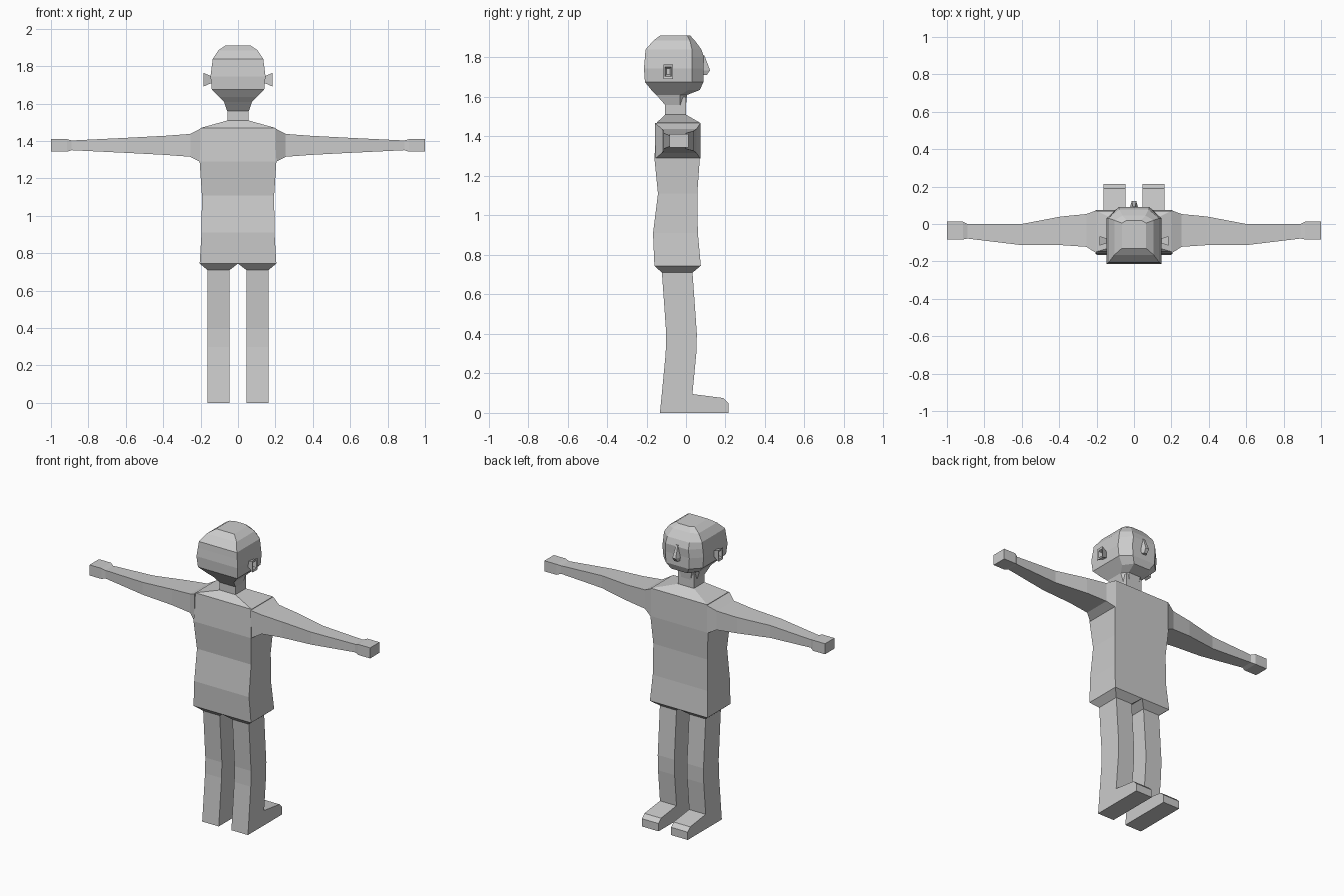
import bpy, bmesh

cube = bpy.data.objects.get("Cube")
if cube:
    bpy.data.objects.remove(cube, do_unlink=True)

# One plain colour for the whole figure
GREY = (0.6, 0.6, 0.6, 1)
grey = bpy.data.materials.new("plain_grey")
grey.use_nodes = True
grey.diffuse_color = GREY
grey.node_tree.nodes["Principled BSDF"].inputs["Base Color"].default_value = GREY


def loft(name, sections, mirror=False):
    """Skin matching cross-sections into a closed, flat-faced solid."""
    bm = bmesh.new()
    loops = [[bm.verts.new(point) for point in section] for section in sections]
    for lower, upper in zip(loops, loops[1:]):
        for i in range(len(lower)):
            bm.faces.new((lower[i - 1], lower[i], upper[i], upper[i - 1]))
    bm.faces.new(loops[0])
    bm.faces.new(loops[-1])
    bmesh.ops.recalc_face_normals(bm, faces=bm.faces)
    mesh = bpy.data.meshes.new(name)
    bm.to_mesh(mesh)
    bm.free()
    mesh.materials.append(grey)
    part = bpy.data.objects.new(name, mesh)
    bpy.context.collection.objects.link(part)
    if mirror:
        part.modifiers.new("mirror", 'MIRROR').use_mirror_merge = False


def level(z, left, right, back, front):
    """Horizontal rectangle."""
    return [(left, back, z), (right, back, z), (right, front, z), (left, front, z)]


def centred(z, half_width, back, front):
    """Horizontal rectangle centred on the body."""
    return level(z, -half_width, half_width, back, front)


def upright(x, back, front, half_height, z):
    """Rectangle across a sideways limb."""
    low, high = z - half_height, z + half_height
    return [(x, back, low), (x, front, low), (x, front, high), (x, back, high)]


# Torso from hem to shoulders, then neck
hem = dict(z=0.745, back=-0.16, front=0.075)
loft("torso", [
    centred(half_width=0.205, **hem),
    centred(z=0.91, half_width=0.195, back=-0.167, front=0.06),
    centred(z=1.11, half_width=0.193, back=-0.142, front=0.057),
    centred(z=1.29, half_width=0.205, back=-0.16, front=0.07),
    centred(z=1.47, half_width=0.2, back=-0.148, front=0.07),
    centred(z=1.51, half_width=0.056, back=-0.106, front=0),
    centred(z=1.6, half_width=0.058, back=-0.106, front=0),
])

# Hips and legs share the inner and outer sides of a leg
sides = dict(left=0.045, right=0.163)
leg_depth = 0.155


def leg_level(z, back):
    return level(z, back=back, front=back + leg_depth, **sides)


hip = leg_level(z=0.71, back=-0.122)
loft("hips", [level(left=0, right=0.205, **hem), hip], mirror=True)
loft("legs", [
    hip,
    leg_level(z=0.4, back=-0.1),
    leg_level(z=0.3, back=-0.103),
    leg_level(z=0.07, back=-0.125),
    leg_level(z=0, back=-0.132),
], mirror=True)


# Feet: blocks sloping down to a blunt toe
def foot_slice(y, top):
    inner, outer = sides.values()
    return [(inner, y, 0), (outer, y, 0), (outer, y, top), (inner, y, top)]


loft("feet", [
    foot_slice(y=0, top=0.1),
    foot_slice(y=0.035, top=0.095),
    foot_slice(y=0.19, top=0.075),
    foot_slice(y=0.215, top=0.05),
], mirror=True)

# Arms held straight out, ending in block hands
arm_z = 1.377
hand = dict(back=-0.083, front=0.013, half_height=0.034, z=arm_z)
loft("arms", [
    upright(x=0.2, back=-0.157, front=0.073, half_height=0.09, z=arm_z),
    upright(x=0.255, back=-0.122, front=0.053, half_height=0.061, z=arm_z),
    upright(x=0.39, back=-0.113, front=0.04, half_height=0.051, z=arm_z),
    upright(x=0.6, back=-0.113, front=0, half_height=0.04, z=arm_z),
    upright(x=0.89, back=-0.078, front=0, half_height=0.026, z=arm_z),
    upright(x=0.915, **hand),
    upright(x=1, **hand),
], mirror=True)


# Head: boxy behind, with the cheeks narrowing to a flat face
def head_level(z, half_width, back, cheek, face):
    narrow = half_width * 0.58
    rear = [(-half_width, back, z), (half_width, back, z)]
    return rear + [(half_width, cheek, z), (narrow, face, z),
                   (-narrow, face, z), (-half_width, cheek, z)]


loft("head", [
    head_level(z=1.56, half_width=0.058, back=-0.106, cheek=-0.03, face=0),
    head_level(z=1.61, half_width=0.075, back=-0.15, cheek=-0.03, face=0.005),
    head_level(z=1.635, half_width=0.1, back=-0.175, cheek=0.012, face=0.07),
    head_level(z=1.675, half_width=0.14, back=-0.208, cheek=0.03, face=0.088),
    head_level(z=1.745, half_width=0.147, back=-0.213, cheek=0.03, face=0.088),
    head_level(z=1.8, half_width=0.14, back=-0.208, cheek=0.03, face=0.092),
    head_level(z=1.84, half_width=0.135, back=-0.205, cheek=0.03, face=0.078),
    head_level(z=1.885, half_width=0.105, back=-0.165, cheek=0.02, face=0.045),
    head_level(z=1.912, half_width=0.065, back=-0.13, cheek=0.005, face=0.02),
])


# Nose: wedge from brow to tip, tucked under at the bottom
def nose_level(z, half_width, tip):
    ridge = half_width / 2
    return [(-half_width, 0.08, z), (half_width, 0.08, z), (ridge, tip, z), (-ridge, tip, z)]


loft("nose", [
    nose_level(z=1.81, half_width=0.012, tip=0.093),
    nose_level(z=1.735, half_width=0.024, tip=0.122),
    nose_level(z=1.71, half_width=0.02, tip=0.105),
])


# Ears: flared cups with a sunken middle
def ear_slice(x, size):
    middle, reach = -0.09, 0.025 * size
    return upright(x, middle - reach, middle + reach, half_height=0.037 * size, z=1.728)


loft("ears", [
    ear_slice(x=0.135, size=0.4),
    ear_slice(x=0.185, size=1),
    ear_slice(x=0.182, size=0.65),
    ear_slice(x=0.16, size=0.4),
], mirror=True)
